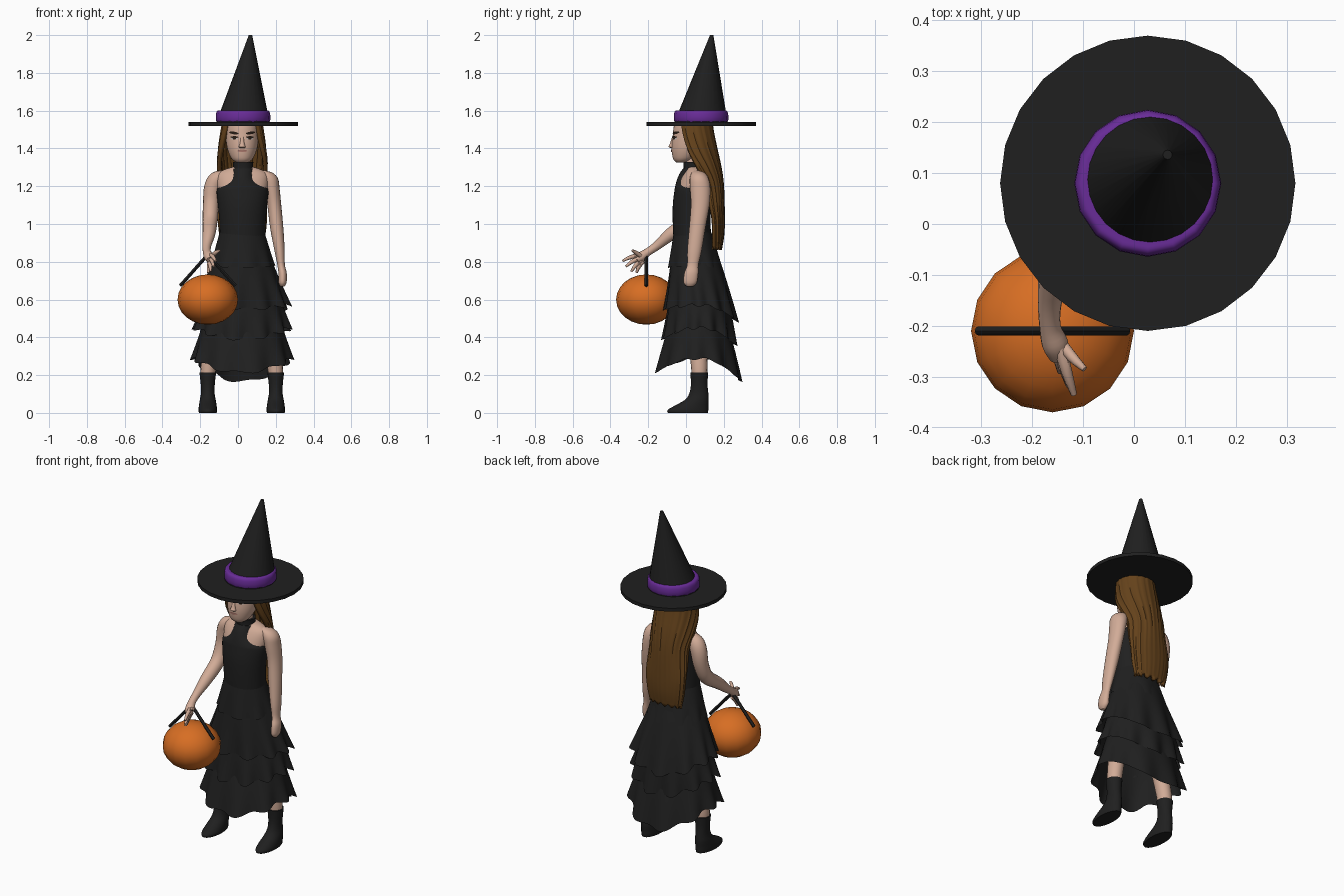
import bpy, bmesh, math
from mathutils import Vector
from math import sin, cos, pi, radians

def material(name, c):
    m = bpy.data.materials.new(name)
    m.diffuse_color = (*c, 1)
    return m

BLACK = material("black cloth", (0.014, 0.014, 0.014))
SKIN = material("skin", (0.64, 0.41, 0.31))
HAIR = material("brown hair", (0.13, 0.055, 0.011))
ORANGE = material("orange", (0.68, 0.155, 0.017))
PURPLE = material("purple", (0.14, 0.025, 0.31))
WHITE = material("eye white", (0.5, 0.46, 0.44))
DARK = material("dark brown", (0.02, 0.012, 0.008))
LIPS = material("lips", (0.40, 0.19, 0.15))
CX = 0.022  # middle line of the body


def make(name, verts, faces, *mats):
    me = bpy.data.meshes.new(name)
    me.from_pydata([tuple(v) for v in verts], [], faces)
    for m in mats:
        me.materials.append(m)
    bm = bmesh.new()
    bm.from_mesh(me)
    bmesh.ops.recalc_face_normals(bm, faces=bm.faces)
    bm.to_mesh(me)
    bm.free()
    ob = bpy.data.objects.new(name, me)
    bpy.context.collection.objects.link(ob)
    return ob


def smooth_rows(rows, steps):
    """Catmull-Rom interpolation between rows of numbers"""
    out = []
    for i in range(len(rows) - 1):
        p0, p1, p2 = rows[max(i - 1, 0)], rows[i], rows[i + 1]
        p3 = rows[min(i + 2, len(rows) - 1)]
        for s in range(steps):
            t = s / steps
            out.append([0.5 * (2*b + (c - a)*t + (2*a - 5*b + 4*c - d)*t*t + (3*b - a - 3*c + d)*t**3)
                        for a, b, c, d in zip(p0, p1, p2, p3)])
    return out + [list(rows[-1])]


def skin_rings(name, rings, mats, cap=True, closed=True):
    n = len(rings[0])
    verts = [p for r in rings for p in r]
    faces = [(i*n + j, i*n + (j + 1) % n, (i + 1)*n + (j + 1) % n, (i + 1)*n + j)
             for i in range(len(rings) - 1) for j in range(n if closed else n - 1)]
    if cap:
        faces += [tuple(range(n)), tuple(range(len(verts) - n, len(verts)))]
    return make(name, verts, faces, *mats)


def loft(name, rows, *mats, n=24, steps=4):
    """horizontal ellipses: x, y, z, rx, ry"""
    rings = [[(x + a*cos(2*pi*j/n), y + b*sin(2*pi*j/n), z) for j in range(n)]
             for x, y, z, a, b in smooth_rows(rows, steps)]
    return skin_rings(name, rings, mats)


def tube(name, rows, mat, n=12, steps=4):
    """round tube along a path: x, y, z, r"""
    pts = smooth_rows(rows, steps)
    rings = []
    for i, p in enumerate(pts):
        t = Vector(pts[min(i + 1, len(pts) - 1)][:3]) - Vector(pts[max(i - 1, 0)][:3])
        u = t.cross(Vector((1, 0, 0))).normalized()
        v = t.cross(u).normalized()
        rings.append([Vector(p[:3]) + p[3]*(u*cos(2*pi*j/n) + v*sin(2*pi*j/n)) for j in range(n)])
    return skin_rings(name, rings, [mat])


# Hat: brim, leaning cone, band
loft("hat_brim", [(0.027, 0.08, 1.52, 0.29, 0.29), (0.027, 0.08, 1.54, 0.29, 0.29)], BLACK, n=24, steps=1)
loft("hat_cone", [(0.026, 0.079, 1.535, 0.142, 0.142), (0.066, 0.136, 2.0, 0.009, 0.009)], BLACK, n=24, steps=1)
loft("hat_band", [(0.027, 0.08, z, r, r) for z, r in
     ((1.537, 0.136), (1.55, 0.144), (1.585, 0.143), (1.6, 0.135), (1.602, 0.125))], PURPLE, n=16, steps=2)

# Head
HEAD = [(CX, -0.025, 1.325, 0.03, 0.025), (CX, -0.012, 1.343, 0.054, 0.055), (CX, 0.005, 1.38, 0.073, 0.08),
        (CX, 0.018, 1.42, 0.083, 0.094), (CX, 0.03, 1.47, 0.087, 0.1), (CX, 0.037, 1.53, 0.084, 0.098),
        (CX, 0.045, 1.58, 0.06, 0.075), (CX, 0.05, 1.605, 0.02, 0.025)]
loft("head", HEAD, SKIN, n=32)
HEAD_ROWS = smooth_rows(HEAD, 16)


def face_y(x, z):
    r = min(HEAD_ROWS, key=lambda q: abs(q[2] - z))
    return r[1] - r[4]*math.sqrt(max(0.0, 1 - ((x - r[0])/r[3])**2))


def face_patch(name, x, z, a, b, mat, lift, tilt=0.0):
    ps = [(0, 0)] + [(a*cos(k*pi/8), b*sin(k*pi/8)) for k in range(16)]
    verts = []
    for u, w in ps:
        px, pz = x + u*cos(tilt) - w*sin(tilt), z + u*sin(tilt) + w*cos(tilt)
        verts.append((px, face_y(px, pz) - lift, pz))
    make(name, verts, [(0, k + 1, (k + 1) % 16 + 1) for k in range(16)], mat)


for s, side in ((-1, "right"), (1, "left")):
    ex = CX + s*0.041
    face_patch(side + "_eye", ex, 1.453, 0.018, 0.007, WHITE, 0.002)
    face_patch(side + "_iris", ex, 1.454, 0.009, 0.008, DARK, 0.004)
    face_patch(side + "_lash", ex, 1.46, 0.021, 0.005, DARK, 0.005)
    face_patch(side + "_brow", ex + s*0.003, 1.482, 0.025, 0.007, DARK, 0.004, s*0.15)
face_patch("lips", CX, 1.387, 0.026, 0.007, LIPS, 0.003)
loft("nose", [(CX, -0.066, 1.4, 0.01, 0.006), (CX, -0.077, 1.408, 0.019, 0.015),
              (CX, -0.074, 1.422, 0.013, 0.013), (CX, -0.067, 1.46, 0.008, 0.007)], SKIN, n=12, steps=3)

# Hair: open shell round the back of the head, falling down the back
HAIR_ROWS = [(1.56, 0.04, 0.102, 0.1, 130), (1.5, 0.04, 0.112, 0.105, 126), (1.4, 0.05, 0.126, 0.115, 112),
             (1.3, 0.065, 0.134, 0.122, 90), (1.2, 0.1, 0.13, 0.1, 80), (1.05, 0.15, 0.13, 0.055, 95),
             (0.95, 0.155, 0.122, 0.048, 95), (0.87, 0.157, 0.105, 0.034, 95)]
rings = []
for z, cy, a, b, span in smooth_rows(HAIR_ROWS, 4):
    ring = []
    for j in range(61):
        u = j/30 - 1
        t = u*radians(span)
        k = 1 + 0.014*cos(u*42) + 0.01*sin(u*71)
        ring.append((CX + a*k*sin(t), cy + b*k*cos(t), z + (0.008*sin(u*23) if z < 0.88 else 0)))
    rings.append(ring)
hair = skin_rings("hair", rings, [HAIR], cap=False, closed=False)
sol = hair.modifiers.new("thickness", 'SOLIDIFY')
sol.thickness, sol.offset = 0.022, -1

# Bare shoulders, and the halter top that narrows up to the collar
loft("shoulders", [(0.024, 0.035, 1.14, 0.125, 0.085), (0.024, 0.037, 1.18, 0.132, 0.088),
                   (0.024, 0.045, 1.23, 0.137, 0.078), (0.025, 0.05, 1.265, 0.13, 0.064),
                   (0.025, 0.052, 1.287, 0.1, 0.052), (0.027, 0.047, 1.305, 0.045, 0.045)], SKIN, n=40)
loft("halter_top", [(0.024, 0.035, 0.9, 0.12, 0.1), (0.024, 0.03, 1.0, 0.122, 0.1), (0.024, 0.03, 1.1, 0.13, 0.1),
                    (0.024, 0.035, 1.17, 0.137, 0.097), (0.024, 0.038, 1.195, 0.128, 0.096),
                    (0.024, 0.043, 1.23, 0.085, 0.092), (0.025, 0.045, 1.265, 0.065, 0.08),
                    (0.026, 0.045, 1.295, 0.06, 0.06)], BLACK, n=40)
loft("neck", [(0.027, 0.04, 1.26, 0.042, 0.042), (0.024, 0.03, 1.38, 0.042, 0.042)], SKIN, n=20, steps=1)
loft("collar", [(0.027, 0.043, 1.27, 0.062, 0.06), (0.027, 0.04, 1.295, 0.053, 0.052),
                (0.027, 0.037, 1.328, 0.054, 0.051)], BLACK, n=24)

# Left arm hanging down with closed hand
loft("left_arm", [(0.235, 0.02, 0.668, 0.01, 0.015), (0.236, 0.022, 0.69, 0.021, 0.035),
                  (0.236, 0.028, 0.74, 0.022, 0.037), (0.228, 0.036, 0.785, 0.02, 0.03),
                  (0.22, 0.045, 0.86, 0.027, 0.038), (0.205, 0.06, 0.98, 0.035, 0.043),
                  (0.192, 0.075, 1.1, 0.037, 0.049), (0.178, 0.075, 1.19, 0.042, 0.054),
                  (0.165, 0.07, 1.24, 0.047, 0.05), (0.145, 0.065, 1.27, 0.04, 0.036),
                  (0.12, 0.06, 1.284, 0.02, 0.015)], SKIN, n=20)

# Right arm reaching forward with open hand
tube("right_arm", [(-0.06, 0.058, 1.258, 0.025), (-0.11, 0.065, 1.238, 0.043), (-0.134, 0.07, 1.19, 0.046),
                   (-0.143, 0.062, 1.11, 0.042), (-0.148, 0.02, 1.02, 0.04), (-0.154, -0.08, 0.947, 0.034),
                   (-0.165, -0.15, 0.888, 0.024), (-0.165, -0.2, 0.853, 0.021), (-0.155, -0.235, 0.828, 0.026),
                   (-0.148, -0.262, 0.81, 0.018)], SKIN, n=16)
for i, (x, y, z) in enumerate([(-0.118, -0.335, 0.805), (-0.128, -0.318, 0.775), (-0.145, -0.29, 0.748),
                               (-0.158, -0.262, 0.742), (-0.097, -0.285, 0.86)]):
    b = Vector((-0.15, -0.225, 0.84 - 0.012*min(i, 3) + (0.015 if i == 4 else 0)))
    tip = Vector((x, y, z))
    m = b.lerp(tip, 0.55) + Vector((0, -0.004, 0.005))
    tube(f"finger_{i + 1}", [(*b, 0.012), (*m, 0.011), (*tip, 0.006)], SKIN, n=8, steps=3)


# Skirt: four ruffled tiers, each (z, y, rx, ry) at the top and the hem
def tier(name, top, hem, front_drop, back_drop, waves, ruffle, phase):
    n, m, rings = 120, 8, []
    for i in range(m + 1):
        t = i/m
        z, cy, a, b = [p + (q - p)*t for p, q in zip(top, hem)]
        ring = []
        for j in range(n):
            th = 2*pi*j/n
            s = sin(th)
            w = ruffle*t*t*cos(waves*th + phase + 0.8*sin(2*th))
            drop = (back_drop if s > 0 else front_drop)*s*s
            ring.append((CX + (a + w)*cos(th), cy + (b + w)*s, z - t*t*drop - 0.5*w))
        rings.append(ring)
    skin_rings(name, rings, [BLACK], cap=False)


tier("skirt_yoke", (0.955, 0.035, 0.119, 0.1), (0.78, 0.05, 0.17, 0.142), 0.01, 0.02, 9, 0.006, 0)
tier("skirt_tier_upper", (0.83, 0.047, 0.148, 0.125), (0.57, 0.078, 0.25, 0.188), 0.02, 0.085, 11, 0.016, 0.5)
tier("skirt_tier_middle", (0.62, 0.07, 0.2, 0.155), (0.45, 0.07, 0.255, 0.19), 0.06, 0.09, 12, 0.016, 2)
tier("skirt_tier_lower", (0.5, 0.065, 0.2, 0.145), (0.288, 0.067, 0.264, 0.224), 0.075, 0.122, 10, 0.014, 1)

# Legs and boots
for s, side in ((-1, "right"), (1, "left")):
    x = 0.02 + s*0.18
    loft(side + "_leg", [(x, 0.07, 0.17, 0.036, 0.038), (x - s*0.005, 0.07, 0.25, 0.042, 0.044),
                         (x - s*0.035, 0.06, 0.42, 0.048, 0.05), (x - s*0.1, 0.05, 0.72, 0.065, 0.07)], SKIN, n=16)
    loft(side + "_boot", [(x, 0.01, 0.0, 0.047, 0.106), (x, 0.01, 0.015, 0.049, 0.108), (x, 0.028, 0.037, 0.047, 0.09),
                          (x, 0.058, 0.07, 0.042, 0.062), (x, 0.068, 0.105, 0.036, 0.05),
                          (x, 0.07, 0.15, 0.037, 0.044), (x, 0.07, 0.213, 0.044, 0.047)], BLACK, n=20, steps=3)

# Pumpkin bucket and its handle
bm = bmesh.new()
bmesh.ops.create_uvsphere(bm, u_segments=16, v_segments=12, radius=1)
for v in bm.verts:
    v.co = (-0.16 + 0.16*v.co.x, -0.21 + 0.16*v.co.y, 0.6 + 0.133*v.co.z)
me = bpy.data.meshes.new("pumpkin_bucket")
bm.to_mesh(me)
bm.free()
me.materials.append(ORANGE)
bpy.context.collection.objects.link(bpy.data.objects.new("pumpkin_bucket", me))
for s, side in ((-1, "right"), (1, "left")):
    tube(side + "_handle_rod", [(-0.16 + s*0.146, -0.21, 0.673, 0.009), (-0.16 - s*0.004, -0.21, 0.842, 0.009)],
         BLACK, n=8, steps=1)

# Smooth shading with sharp edges kept
for ob in bpy.context.collection.objects:
    ob.select_set(True)
    bpy.context.view_layer.objects.active = ob
bpy.ops.object.shade_smooth_by_angle(angle=radians(45))
